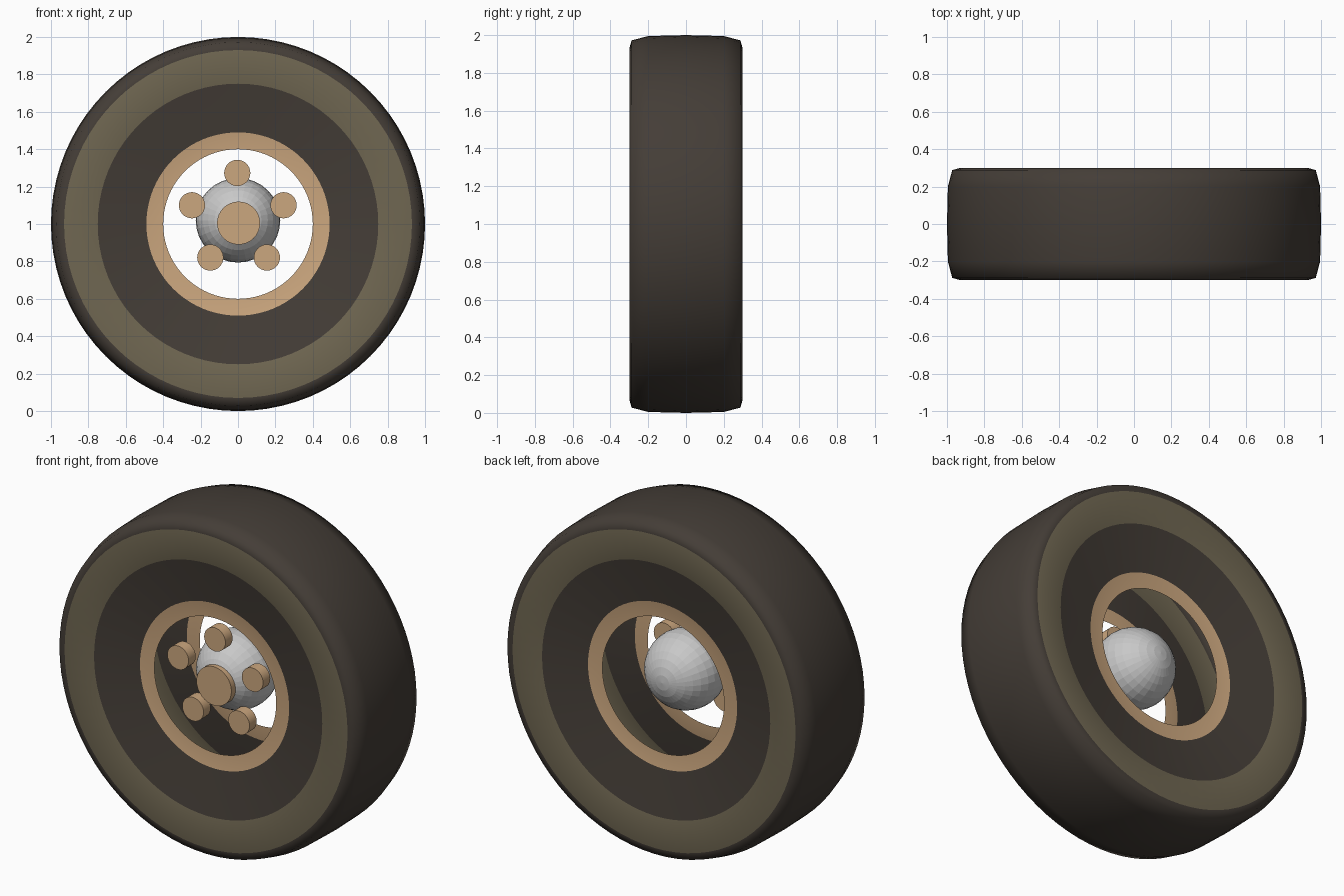
import bpy, bmesh, math
from mathutils import Matrix, Vector

old = bpy.data.objects.get("Cube")
if old:
    bpy.data.objects.remove(old, do_unlink=True)

AXLE = Vector((0, 0, 1))


def material(name, colour):
    mat = bpy.data.materials.new(name)
    mat.use_nodes = True
    mat.diffuse_color = (*colour, 1)
    bsdf = next(n for n in mat.node_tree.nodes if n.type == "BSDF_PRINCIPLED")
    bsdf.inputs["Base Color"].default_value = (*colour, 1)
    return mat


rubber = material("dark rubber", (0.058, 0.047, 0.038))
olive = material("olive stripe", (0.162, 0.136, 0.084))
tan = material("tan metal", (0.60, 0.385, 0.21))
grey = material("grey metal", (0.58, 0.58, 0.58))


def add_object(name, bm, mats):
    mesh = bpy.data.meshes.new(name)
    bm.to_mesh(mesh)
    bm.free()
    for mat in mats:
        mesh.materials.append(mat)
    obj = bpy.data.objects.new(name, mesh)
    bpy.context.collection.objects.link(obj)
    return obj


def cylinder(name, x, z, radius, front, back):
    """Disc with its axis along y."""
    bm = bmesh.new()
    place = Matrix.Translation((x, (front + back) / 2, z)) @ Matrix.Rotation(math.pi / 2, 4, "X")
    bmesh.ops.create_cone(bm, cap_ends=True, segments=32, radius1=radius,
                          radius2=radius, depth=back - front, matrix=place)
    for f in bm.faces:
        f.smooth = len(f.verts) == 4
    for e in bm.edges:
        e.smooth = e.calc_face_angle(0) < 0.6
    return add_object(name, bm, [tan])


# Hollow tyre shell with rim lips: (half width, radius) from lip to tread centre
half = [(0.213, 0.40), (0.22, 0.49), (0.28, 0.75), (0.30, 0.93),
        (0.288, 0.972), (0.20, 0.995), (0, 1.0)]
profile = [(-y, r) for y, r in half] + half[-2::-1]
bm = bmesh.new()
verts = [bm.verts.new((0, y, 1 + r)) for y, r in profile]
edges = [bm.edges.new(pair) for pair in zip(verts, verts[1:])]
bmesh.ops.spin(bm, geom=verts + edges, cent=AXLE, axis=(0, 1, 0),
               angle=2 * math.pi, steps=80, use_merge=True)
bmesh.ops.remove_doubles(bm, verts=bm.verts, dist=0.0005)
bmesh.ops.recalc_face_normals(bm, faces=bm.faces)
tread = max(bm.faces, key=lambda f: f.calc_center_median().z)
if tread.normal.z < 0:
    bmesh.ops.reverse_faces(bm, faces=bm.faces)

# Colour bands by distance from the axle
for f in bm.faces:
    f.smooth = True
    c = f.calc_center_median()
    r = math.hypot(c.x, c.z - 1)
    f.material_index = 2 if r < 0.49 else 1 if 0.75 < r < 0.925 else 0
add_object("tyre_and_rim", bm, [rubber, olive, tan])

# Faceted hub ball with its poles along the axle
bm = bmesh.new()
bmesh.ops.create_uvsphere(bm, u_segments=32, v_segments=16, radius=0.226,
                          matrix=Matrix.Translation((0, 0, 1.02)) @ Matrix.Rotation(math.pi / 2, 4, "X"))
add_object("hub_ball", bm, [grey])

# Hub cap and ring of five lugs
cylinder("hub_cap", 0.003, 1.005, 0.115, -0.23, -0.17)
for i in range(5):
    a = math.radians(90 + 72 * i)
    cylinder(f"lug_{i + 1}", 0.25 * math.cos(a) * 1.03 - 0.004 * math.sin(a),
             1.023 + 0.25 * math.sin(a), 0.07, -0.212, -0.145)
